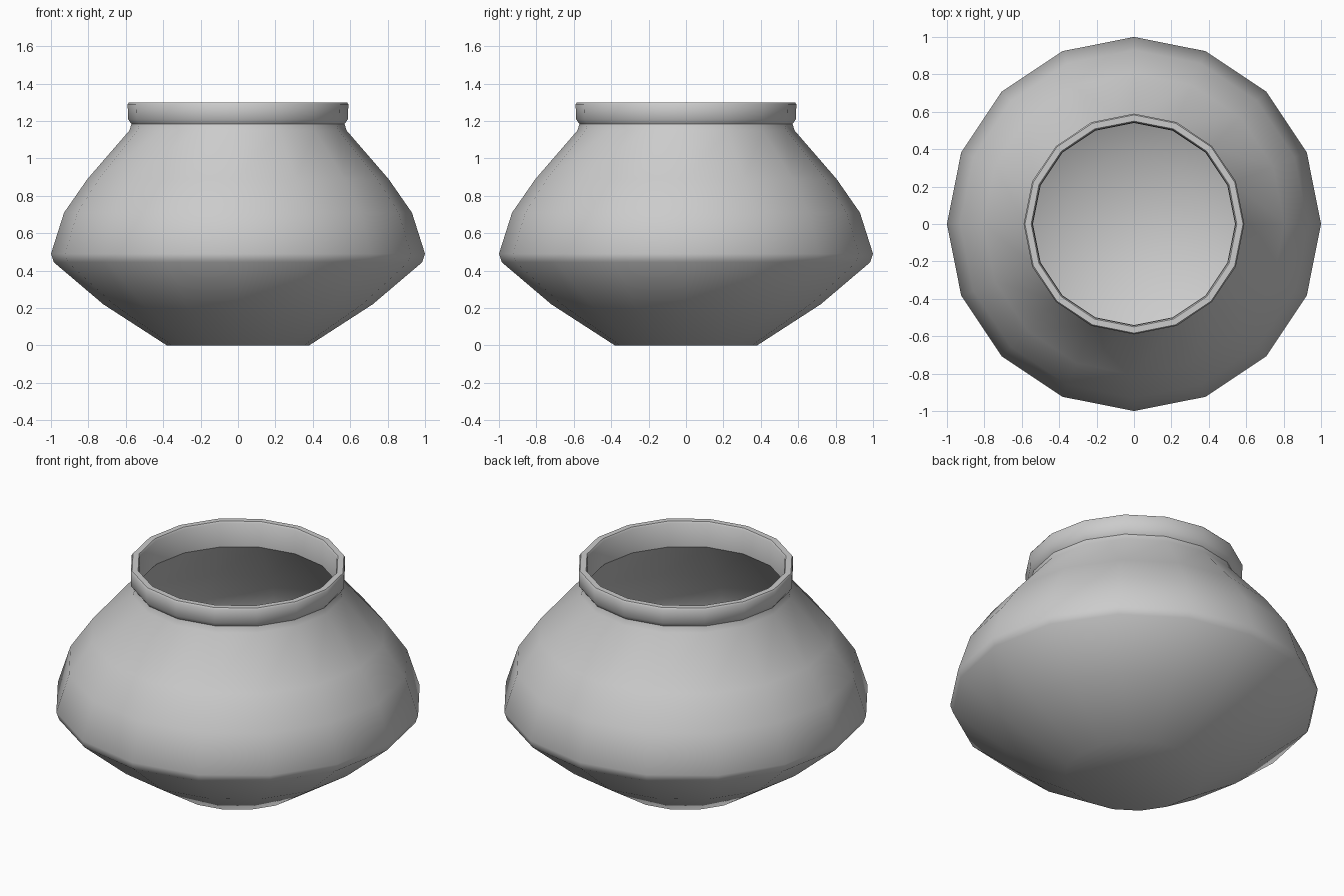
import bpy, bmesh, math

if "Cube" in bpy.data.objects:
    bpy.data.objects.remove(bpy.data.objects["Cube"])

SIDES = 16

# Half cross-section (radius, height): outside from base to rim, then back down inside
outer = [(0.38, 0.0), (0.72, 0.22), (0.985, 0.445), (1.0, 0.49), (0.93, 0.71),
         (0.805, 0.89), (0.58, 1.15), (0.57, 1.185), (0.588, 1.21), (0.59, 1.29), (0.583, 1.30)]
inner = [(0.55, 1.30), (0.543, 1.29), (0.54, 1.15), (0.78, 0.87), (0.90, 0.70),
         (0.967, 0.49), (0.955, 0.46), (0.70, 0.245), (0.37, 0.03)]

# Lathe the profile into a pot
bm = bmesh.new()
rings = []
for r, z in outer + inner:
    rings.append([bm.verts.new((r * math.cos(2 * math.pi * i / SIDES),
                                r * math.sin(2 * math.pi * i / SIDES), z))
                  for i in range(SIDES)])
for a, b in zip(rings, rings[1:]):
    for i in range(SIDES):
        j = (i + 1) % SIDES
        bm.faces.new((a[i], a[j], b[j], b[i]))

# Underside and inner floor
bm.faces.new(rings[0][::-1])
bm.faces.new(rings[-1])
bmesh.ops.recalc_face_normals(bm, faces=bm.faces)

mesh = bpy.data.meshes.new("pot")
bm.to_mesh(mesh)
bm.free()
pot = bpy.data.objects.new("pot", mesh)
bpy.context.collection.objects.link(pot)

# Smooth walls, crisp base and rim
bpy.context.view_layer.objects.active = pot
pot.select_set(True)
bpy.ops.object.shade_smooth_by_angle(angle=math.radians(40))
